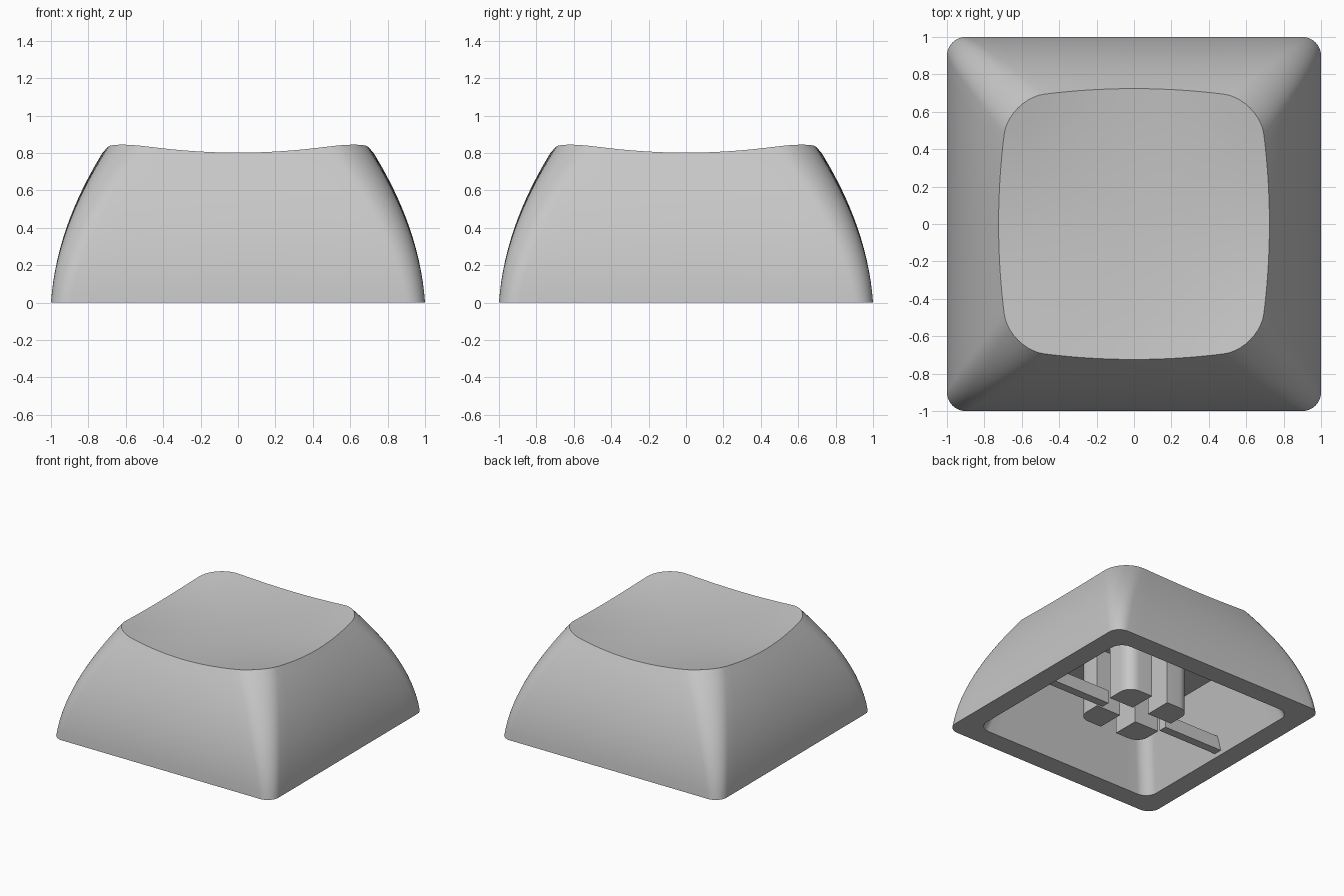
import bpy, bmesh, math
from mathutils import Vector

if "Cube" in bpy.data.objects:
    bpy.data.objects.remove(bpy.data.objects["Cube"], do_unlink=True)

ARC, EDGE = 10, 14          # segments per corner arc and per straight side
CEILING, INNER = 0.55, 0.833

grey = bpy.data.materials.new("plain grey plastic")
grey.use_nodes = True
grey.diffuse_color = (0.57, 0.57, 0.57, 1)
grey.node_tree.nodes["Principled BSDF"].inputs["Base Color"].default_value = grey.diffuse_color


def finish(name, bm, smooth=True):
    """Turn a bmesh into a named, shaded object."""
    bmesh.ops.recalc_face_normals(bm, faces=bm.faces)
    mesh = bpy.data.meshes.new(name)
    bm.to_mesh(mesh)
    bm.free()
    mesh.materials.append(grey)
    obj = bpy.data.objects.new(name, mesh)
    bpy.context.collection.objects.link(obj)
    if smooth:
        bpy.ops.object.select_all(action="DESELECT")
        obj.select_set(True)
        bpy.context.view_layer.objects.active = obj
        bpy.ops.object.shade_smooth_by_angle(angle=math.radians(35))


def rounded_square(half, radius):
    """Outline with rounded corners and evenly subdivided sides."""
    points = []
    for corner in range(4):
        turn = corner * math.pi / 2
        mid = turn + math.pi / 4
        c = Vector((math.cos(mid), math.sin(mid))) * (half - radius) * math.sqrt(2)
        for i in range(ARC + 1):
            a = turn + i / ARC * math.pi / 2
            points.append(c + radius * Vector((math.cos(a), math.sin(a))))
        start = points[-1]
        along = Vector((-math.cos(turn), -math.sin(turn)))
        for i in range(1, EDGE):
            points.append(start + along * 2 * (half - radius) * i / EDGE)
    return points


def outer_outline(z):
    """Outer wall at height z; its sides bow outwards more towards the top."""
    half = 1 - 0.07 * z - 0.342 * z * z
    bow = 0.04 * z * z / half ** 2
    return [Vector((p.x * (1 - bow * p.y ** 2), p.y * (1 - bow * p.x ** 2)))
            for p in rounded_square(half, 0.1 + 0.13 * z)]


def dish(p):
    """Height of the shallow concave top, rising most towards the corners."""
    return 0.764 + 0.072 * p.length_squared + 0.17 * (p.x * p.y) ** 2


def column_top(k):
    z = 0.8
    for _ in range(10):
        z = dish(outer_outline(z)[k])
    return z


# Cap shell: bowed sides, concave top, rim and tapered cavity in one skin
count = len(rounded_square(1, 0.1))
tops = [column_top(k) for k in range(count)]
rings = []
for scale in (0.1, 0.3, 0.5, 0.7, 0.85, 1):
    ring = []
    for k in range(count):
        p = outer_outline(tops[k])[k] * scale
        ring.append((p.x, p.y, dish(p)))
    rings.append(ring)
SIDES = 14
for level in range(SIDES - 1, -1, -1):
    ring = []
    for k in range(count):
        z = tops[k] * level / SIDES
        p = outer_outline(z)[k]
        ring.append((p.x, p.y, z))
    rings.append(ring)
for z, half in ((0, INNER), (CEILING, 0.67)):
    rings.append([(p.x, p.y, z) for p in rounded_square(half, 0.1)])

bm = bmesh.new()
loops = [[bm.verts.new(co) for co in ring] for ring in rings]
for a, b in zip(loops, loops[1:]):
    for k in range(count):
        n = (k + 1) % count
        bm.faces.new((a[k], a[n], b[n], b[k]))
centre = bm.verts.new((0, 0, dish(Vector((0, 0)))))
for k in range(count):
    bm.faces.new((centre, loops[0][k], loops[0][(k + 1) % count]))
bm.faces.new(loops[-1])
finish("cap_shell", bm)


# Stem: four posts with rounded outer corners around a cross-shaped gap
def stem_post(name, sx, sy):
    gap, size, radius = 0.075, 0.3, 0.1
    outline = [(gap, gap), (size, gap)]
    for i in range(9):
        a = i / 8 * math.pi / 2
        outline.append((size - radius + radius * math.cos(a),
                        size - radius + radius * math.sin(a)))
    outline.append((gap, size))
    bm = bmesh.new()
    face = bm.faces.new([bm.verts.new((x * sx, y * sy, 0.05)) for x, y in outline])
    out = bmesh.ops.extrude_face_region(bm, geom=[face])
    top = [v for v in out["geom"] if isinstance(v, bmesh.types.BMVert)]
    bmesh.ops.translate(bm, verts=top, vec=(0, 0, CEILING - 0.04))
    finish(name, bm)


for side, sx in (("left", 1), ("right", -1)):
    for end, sy in (("back", 1), ("front", -1)):
        stem_post(f"stem_post_{end}_{side}", sx, sy)

# Low braces from the stem to the side walls
for side, sx in (("left", 1), ("right", -1)):
    bm = bmesh.new()
    bmesh.ops.create_cube(bm, size=1)
    bmesh.ops.scale(bm, verts=bm.verts, vec=(0.56, 0.07, 0.11))
    bmesh.ops.translate(bm, verts=bm.verts, vec=(sx * 0.56, 0, 0.085))
    finish(f"brace_{side}", bm, smooth=False)
